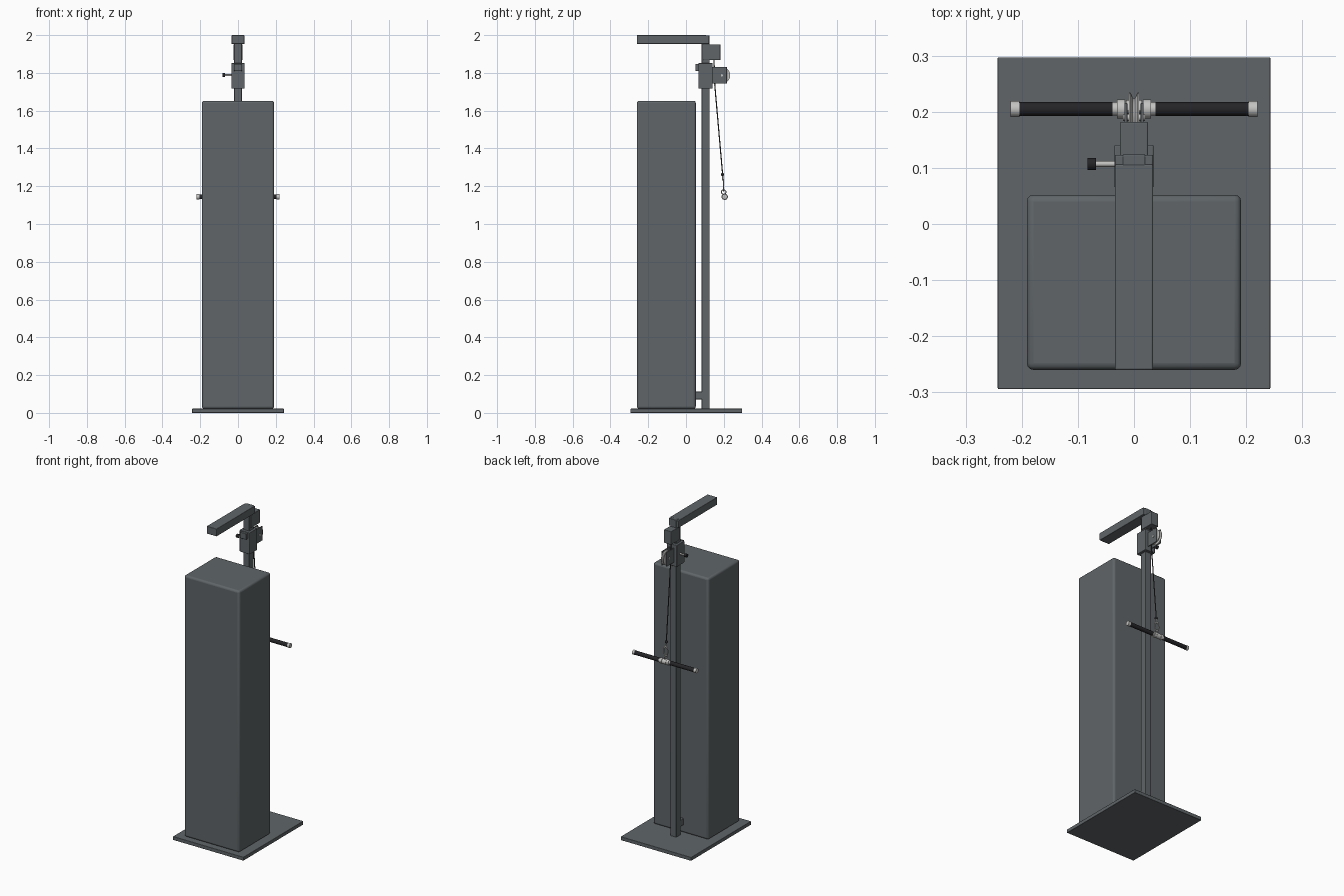
import bpy
import math
from mathutils import Vector

if "Cube" in bpy.data.objects:
    bpy.data.objects.remove(bpy.data.objects["Cube"])


def material(name, rgb):
    m = bpy.data.materials.new(name)
    m.diffuse_color = (*rgb, 1)
    m.use_nodes = True
    m.node_tree.nodes["Principled BSDF"].inputs["Base Color"].default_value = m.diffuse_color
    return m


GREY = material("slate grey", (0.115, 0.13, 0.138))
BLACK = material("rubber black", (0.018, 0.018, 0.021))
STEEL = material("light steel", (0.55, 0.55, 0.54))
DARK = material("dark cable", (0.05, 0.05, 0.055))


def finish(ob, name, mat, smooth=True):
    ob.name = name
    ob.data.materials.append(mat)
    if smooth:
        bpy.ops.object.shade_smooth_by_angle(angle=math.radians(35))
    return ob


def box(name, x, y, z, mat=GREY, bevel=0.003):
    """Bevelled box from (min, max) ranges."""
    bpy.ops.mesh.primitive_cube_add(size=1, location=[(a + b) / 2 for a, b in (x, y, z)])
    ob = bpy.context.object
    ob.scale = [b - a for a, b in (x, y, z)]
    bpy.ops.object.transform_apply(location=False, rotation=False, scale=True)
    if bevel:
        mod = ob.modifiers.new("bevel", "BEVEL")
        mod.width, mod.segments = bevel, 3
    return finish(ob, name, mat)


def rod(name, a, b, r, mat, sides=24):
    """Cylinder between two points."""
    a, b = Vector(a), Vector(b)
    bpy.ops.mesh.primitive_cylinder_add(vertices=sides, radius=r, depth=(b - a).length,
                                        location=(a + b) / 2)
    ob = bpy.context.object
    ob.rotation_euler = (b - a).to_track_quat('Z', 'Y').to_euler()
    return finish(ob, name, mat)


def lathe_x(name, profile, centre, mat, sides=40):
    """Closed (x, radius) profile spun round the x axis."""
    verts, faces, n = [], [], len(profile)
    for i in range(sides):
        t = 2 * math.pi * i / sides
        verts += [(x, r * math.cos(t), r * math.sin(t)) for x, r in profile]
        for j in range(n):
            k, i2 = (j + 1) % n, (i + 1) % sides
            faces.append((i * n + j, i * n + k, i2 * n + k, i2 * n + j))
    me = bpy.data.meshes.new(name)
    me.from_pydata(verts, [], faces)
    ob = bpy.data.objects.new(name, me)
    bpy.context.collection.objects.link(ob)
    ob.location = centre
    bpy.ops.object.select_all(action='DESELECT')
    ob.select_set(True)
    bpy.context.view_layer.objects.active = ob
    bpy.ops.object.mode_set(mode='EDIT')
    bpy.ops.mesh.select_all(action='SELECT')
    bpy.ops.mesh.normals_make_consistent(inside=False)
    bpy.ops.object.mode_set(mode='OBJECT')
    return finish(ob, name, mat)


# Floor plate and tall cabinet
box("base_plate", (-.243, .243), (-.294, .297), (0, .022), bevel=.002)
box("weight_cabinet", (-.191, .191), (-.26, .052), (.022, 1.652), bevel=.012)

# Upright, top arm and spacer to the cabinet
box("upright_post", (-.02, .02), (.083, .124), (.02, 1.999), bevel=.002)
box("top_arm", (-.034, .034), (-.26, .106), (1.953, 2.0))
box("arm_rear_cap", (-.034, .034), (.1, .123), (1.953, 1.998))
box("lower_spacer", (-.02, .02), (.045, .09), (.072, .112))
box("upper_pulley_box", (-.025, .025), (.092, .182), (1.868, 1.951))

# Sliding carriage with lock pin
box("carriage", (-.035, .035), (.065, .141), (1.717, 1.852))
box("carriage_front_stop", (-.022, .022), (.05, .07), (1.81, 1.848))
rod("lock_pin", (-.07, .107, 1.788), (-.03, .107, 1.788), .005, STEEL)
rod("lock_knob", (-.083, .107, 1.788), (-.068, .107, 1.788), .011, BLACK)

# Pulley with two cheek plates
for s in (-1, 1):
    box("pulley_cheek", tuple(sorted((s * .012, s * .017))), (.135, .216), (1.743, 1.832), bevel=.001)
    rod("axle_cap", (s * .016, .19, 1.787), (s * .02, .19, 1.787), .006, STEEL)
lathe_x("pulley_wheel", [(-.009, .006), (-.009, .044), (-.006, .044), (-.002, .034),
                         (.002, .034), (.006, .044), (.009, .044), (.009, .006)],
        (0, .19, 1.787), STEEL)
rod("pulley_axle", (-.017, .19, 1.787), (.017, .19, 1.787), .006, STEEL)

# Cable and stop ball
rod("cable_upper", (0, .148, 1.88), (0, .152, 1.74), .003, DARK, 12)
rod("cable_lower", (0, .152, 1.74), (0, .194, 1.26), .003, DARK, 12)
bpy.ops.mesh.primitive_uv_sphere_add(segments=20, ring_count=12, radius=.009, location=(0, .193, 1.262))
finish(bpy.context.object, "cable_stop", BLACK)

# Snap hook made of an oval ring, and the eye on the bar
rod("cable_ferrule", (0, .194, 1.258), (0, .196, 1.23), .004, STEEL, 16)
for name, z, major, stretch, turn in (("snap_hook", 1.206, .014, 2.0, 90), ("bar_eye", 1.169, .012, 1.0, 0)):
    bpy.ops.mesh.primitive_torus_add(major_segments=32, minor_segments=10, major_radius=major,
                                     minor_radius=.003)
    ob = bpy.context.object
    ob.rotation_euler = (math.pi / 2, 0, math.radians(turn - 90))
    ob.scale.y = stretch
    ob.location = (0, .199, z)
    finish(ob, name, STEEL)

# Pull bar with collars, grips and end caps
Y, Z = .205, 1.144
rod("bar_core", (-.21, Y, Z), (.21, Y, Z), .009, STEEL)
rod("swivel_hub", (-.014, Y, Z), (.014, Y, Z), .016, STEEL)
for s in (-1, 1):
    rod("bar_collar", (s * .016, Y, Z), (s * .03, Y, Z), .017, STEEL)
    rod("bar_sleeve", (s * .028, Y, Z), (s * .04, Y, Z), .012, STEEL)
    rod("hand_grip", (s * .038, Y, Z), (s * .206, Y, Z), .0125, BLACK)
    rod("bar_end_cap", (s * .204, Y, Z), (s * .22, Y, Z), .014, STEEL)
